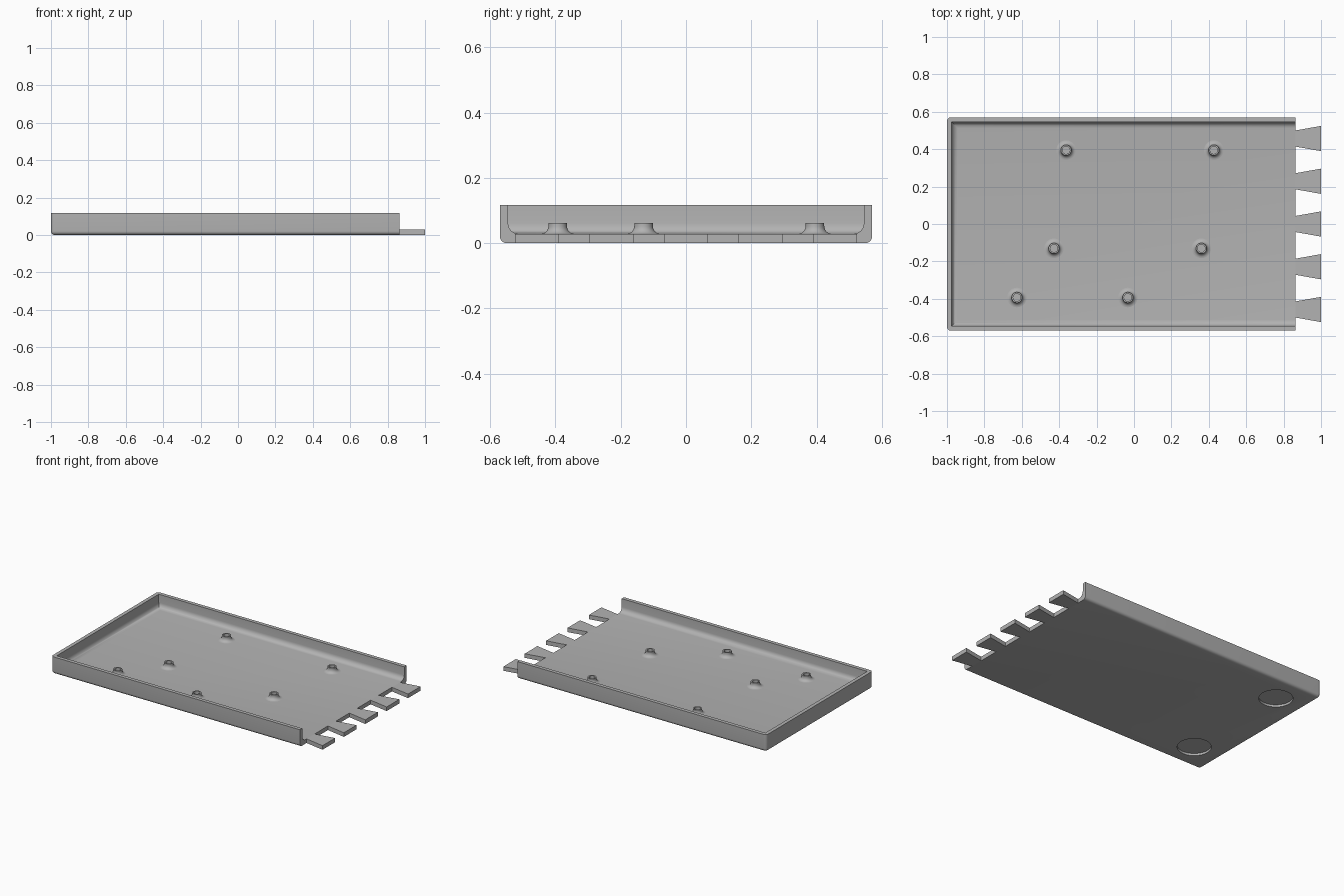
import bpy
import bmesh
import math
from mathutils import Matrix

if "Cube" in bpy.data.objects:
    bpy.data.objects.remove(bpy.data.objects["Cube"], do_unlink=True)

LEFT, END = -1.0, 0.863      # closed and open ends of the tray
HALF_Y, HEIGHT = 0.57, 0.116
WALL, FLOOR = 0.025, 0.028

grey = bpy.data.materials.new("light_grey")
grey.use_nodes = True
colour = (0.45, 0.45, 0.45, 1)
grey.diffuse_color = colour
grey.node_tree.nodes["Principled BSDF"].inputs["Base Color"].default_value = colour


def make_object(name, bm):
    bmesh.ops.recalc_face_normals(bm, faces=bm.faces)
    mesh = bpy.data.meshes.new(name)
    bm.to_mesh(mesh)
    bm.free()
    mesh.materials.append(grey)
    obj = bpy.data.objects.new(name, mesh)
    bpy.context.collection.objects.link(obj)
    return obj


def smooth(obj, degrees=35):
    bpy.ops.object.select_all(action="DESELECT")
    obj.select_set(True)
    bpy.context.view_layer.objects.active = obj
    bpy.ops.object.shade_smooth_by_angle(angle=math.radians(degrees))


def rounded_box(name, x0, x1, half_y, z0, z1, radius, round_corners):
    """Box with rounded bottom edges, left square at its +x end."""
    bm = bmesh.new()
    bmesh.ops.create_cube(bm, size=1)
    for v in bm.verts:
        v.co.x = x1 if v.co.x > 0 else x0
        v.co.y *= 2 * half_y
        v.co.z = z1 if v.co.z > 0 else z0
    edges = []
    for e in bm.edges:
        at_end = all(abs(v.co.x - x1) < 1e-5 for v in e.verts)
        low = [v for v in e.verts if abs(v.co.z - z0) < 1e-5]
        if not at_end and (len(low) == 2 or (round_corners and len(low) == 1)):
            edges.append(e)
    bmesh.ops.bevel(bm, geom=edges, offset=radius, segments=6, profile=0.5,
                    affect="EDGES", clamp_overlap=True)
    return make_object(name, bm)


def cut(obj, cutter):
    mod = obj.modifiers.new("cut", "BOOLEAN")
    mod.operation = "DIFFERENCE"
    mod.solver = "EXACT"
    mod.object = cutter
    bpy.context.view_layer.objects.active = obj
    bpy.ops.object.modifier_apply(modifier=mod.name)
    bpy.data.objects.remove(cutter, do_unlink=True)


# Tray shell, hollowed and open at the +x end
tray = rounded_box("tray", LEFT, END, HALF_Y, 0, HEIGHT, 0.02, True)
cut(tray, rounded_box("hollow_cutter", LEFT + WALL, END + 0.2, HALF_Y - WALL,
                      FLOOR, HEIGHT + 0.1, 0.033, False))

# Two shallow round recesses underneath
for side in (-1, 1):
    bm = bmesh.new()
    bmesh.ops.create_cone(bm, cap_ends=True, segments=48, radius1=0.104,
                          radius2=0.104, depth=0.04,
                          matrix=Matrix.Translation((-0.8, side * 0.385, -0.005)))
    cut(tray, make_object("recess_cutter", bm))
smooth(tray)

# Hollow mounting posts with a flared foot
POST_R, HOLE_R, FLARE, POST_TOP = 0.0285, 0.02, 0.024, 0.061
profile = [(0, FLOOR + 0.004), (HOLE_R, FLOOR + 0.004), (HOLE_R, POST_TOP), (POST_R, POST_TOP)]
for i in range(7):
    a = math.radians(15 * i)
    profile.append((POST_R + FLARE * (1 - math.cos(a)),
                    FLOOR + FLARE * (1 - math.sin(a))))
posts = [(-0.363, 0.395), (0.427, 0.395), (-0.428, -0.13),
         (0.36, -0.13), (-0.626, -0.393), (-0.033, -0.393)]
for n, (x, y) in enumerate(posts, 1):
    bm = bmesh.new()
    verts = [bm.verts.new((r, 0, z)) for r, z in profile]
    edges = [bm.edges.new(pair) for pair in zip(verts, verts[1:])]
    bmesh.ops.spin(bm, geom=verts + edges, cent=(0, 0, 0), axis=(0, 0, 1),
                   angle=math.tau, steps=32)
    bmesh.ops.remove_doubles(bm, verts=bm.verts, dist=1e-5)
    post = make_object(f"mounting_post_{n}", bm)
    # An open lathe surface: make sure the rim faces up
    rim = max(post.data.polygons, key=lambda p: p.center.z)
    if rim.normal.z < 0:
        post.data.flip_normals()
    post.location = (x, y, 0)
    smooth(post)

# Dovetail teeth along the open end
for n in range(5):
    y = (n - 2) * 0.2285
    bm = bmesh.new()
    outline = [(END, y - 0.043), (1, y - 0.0675), (1, y + 0.0675), (END, y + 0.043)]
    face = bm.faces.new([bm.verts.new((px, py, 0)) for px, py in outline])
    top = bmesh.ops.extrude_face_region(bm, geom=[face])["geom"]
    bmesh.ops.translate(bm, vec=(0, 0, FLOOR),
                        verts=[g for g in top if isinstance(g, bmesh.types.BMVert)])
    make_object(f"dovetail_tooth_{n + 1}", bm)
